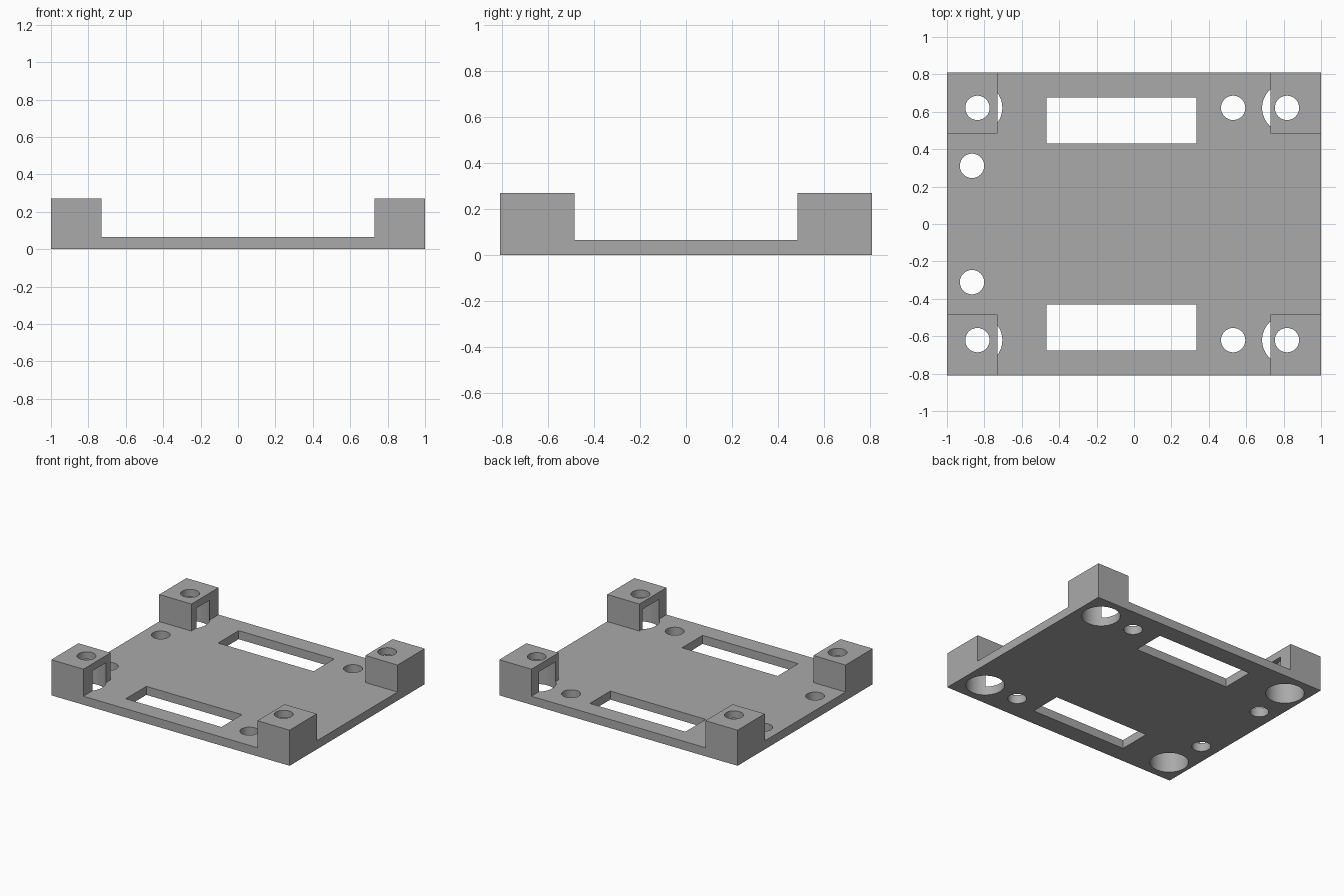
import bpy
import math

WIDTH, DEPTH, PLATE_H, POST_TOP = 2.0, 1.62, 0.065, 0.27
BORE_TOP = 0.215
HOLE_R, BORE_R = 0.065, 0.133

if "Cube" in bpy.data.objects:
    bpy.data.objects.remove(bpy.data.objects["Cube"], do_unlink=True)

grey = bpy.data.materials.new("plain grey")
grey.use_nodes = True
colour = (0.4, 0.4, 0.4, 1)
grey.diffuse_color = colour
grey.node_tree.nodes["Principled BSDF"].inputs["Base Color"].default_value = colour


def box(name, x0, x1, y0, y1, z0, z1):
    bpy.ops.mesh.primitive_cube_add(
        size=1, location=((x0 + x1) / 2, (y0 + y1) / 2, (z0 + z1) / 2))
    ob = bpy.context.object
    ob.name = name
    ob.scale = (x1 - x0, y1 - y0, z1 - z0)
    bpy.ops.object.transform_apply(location=True, rotation=False, scale=True)
    ob.data.materials.append(grey)
    return ob


def cylinder(name, x, y, radius, z0, z1):
    bpy.ops.mesh.primitive_cylinder_add(
        vertices=64, radius=radius, depth=z1 - z0, location=(x, y, (z0 + z1) / 2))
    ob = bpy.context.object
    ob.name = name
    ob.data.materials.append(grey)
    return ob


def combine(target, tool, operation):
    mod = target.modifiers.new(tool.name, "BOOLEAN")
    mod.operation = operation
    mod.solver = "EXACT"
    mod.object = tool
    bpy.context.view_layer.objects.active = target
    bpy.ops.object.modifier_apply(modifier=mod.name)
    bpy.data.objects.remove(tool, do_unlink=True)


# Base plate
plate = box("mounting_plate", -WIDTH / 2, WIDTH / 2, -DEPTH / 2, DEPTH / 2, 0, PLATE_H)

# Corner posts
for sx in (-1, 1):
    for sy in (-1, 1):
        xs = sorted((sx * 0.73, sx * WIDTH / 2))
        ys = sorted((sy * 0.484, sy * DEPTH / 2))
        combine(plate, box("corner_post", *xs, *ys, 0, POST_TOP), "UNION")

for sy in (-1, 1):
    # Screw holes with wide bores from below, which break through the post sides
    for x in (-0.837, 0.818):
        combine(plate, cylinder("bore_cutter", x, sy * 0.621, BORE_R, -0.1, BORE_TOP), "DIFFERENCE")
        combine(plate, cylinder("screw_cutter", x, sy * 0.621, HOLE_R, 0.1, 0.4), "DIFFERENCE")
    # Plain holes through the plate
    for x, y in ((0.53, 0.621), (-0.866, 0.311)):
        combine(plate, cylinder("hole_cutter", x, sy * y, HOLE_R, -0.1, 0.2), "DIFFERENCE")
    # Long slots
    ys = sorted((sy * 0.43, sy * 0.676))
    combine(plate, box("slot_cutter", -0.468, 0.334, *ys, -0.1, 0.2), "DIFFERENCE")

# Smooth hole walls with sharp edges
bpy.ops.object.select_all(action="DESELECT")
plate.select_set(True)
bpy.context.view_layer.objects.active = plate
bpy.ops.object.shade_smooth_by_angle(angle=math.radians(30))
